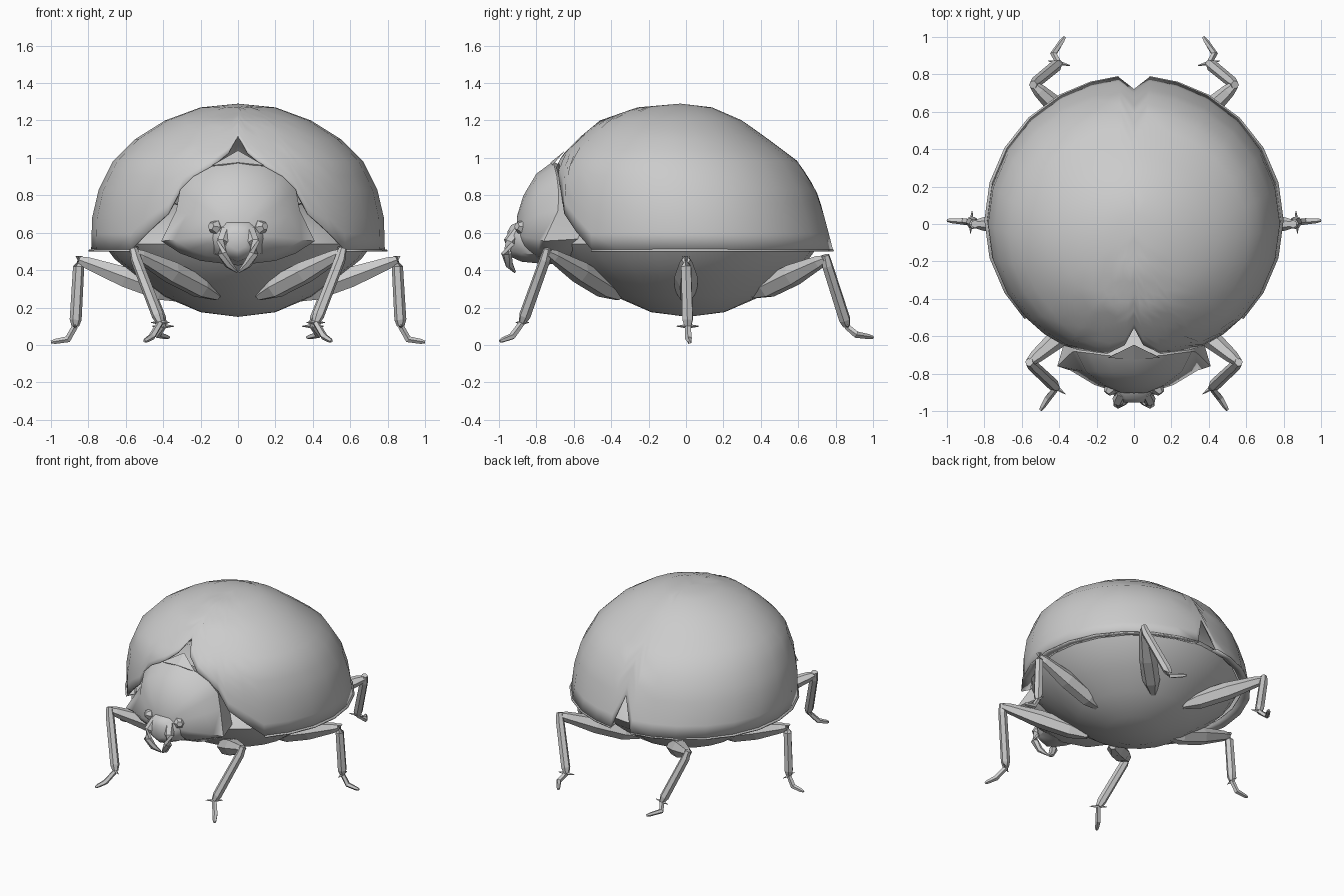
import bpy, bmesh, math
from mathutils import Vector

if "Cube" in bpy.data.objects:
    bpy.data.objects.remove(bpy.data.objects["Cube"])


def build(name, verts, faces, smooth=None, mirror=False, thick=0):
    me = bpy.data.meshes.new(name)
    me.from_pydata([tuple(v) for v in verts], [], faces)
    bm = bmesh.new()
    bm.from_mesh(me)
    bmesh.ops.remove_doubles(bm, verts=bm.verts, dist=0.0005)
    bmesh.ops.recalc_face_normals(bm, faces=bm.faces)
    bm.to_mesh(me)
    bm.free()
    ob = bpy.data.objects.new(name, me)
    bpy.context.collection.objects.link(ob)
    if smooth:
        bpy.ops.object.select_all(action='DESELECT')
        ob.select_set(True)
        bpy.context.view_layer.objects.active = ob
        bpy.ops.object.shade_smooth_by_angle(angle=math.radians(smooth))
    if thick:
        m = ob.modifiers.new("Thickness", 'SOLIDIFY')
        m.thickness, m.offset = thick, -1
    if mirror:
        ob.modifiers.new("Mirror", 'MIRROR')
    return ob


def loft(rings, closed=True, caps=True):
    n = len(rings[0])
    verts = [v for r in rings for v in r]
    faces = []
    for i in range(len(rings) - 1):
        for j in range(n if closed else n - 1):
            k = (j + 1) % n
            faces.append((i * n + j, i * n + k, (i + 1) * n + k, (i + 1) * n + j))
    if caps:
        faces += [tuple(range(n)), tuple(range(len(verts) - n, len(verts)))]
    return verts, faces


def tube(name, path, radii, sides=6, smooth=None, flat=1.0):
    pts = [Vector(p) for p in path]
    rings = []
    for i, p in enumerate(pts):
        d = (pts[min(i + 1, len(pts) - 1)] - pts[max(i - 1, 0)]).normalized()
        side = d.cross(Vector((0, 0, 1)))
        if side.length < 0.05:
            side = Vector((0, 1, 0))
        side.normalize()
        up = side.cross(d)
        ring = []
        for k in range(sides):
            a = 2 * math.pi * k / sides
            ring.append(p + radii[i] * (math.cos(a) * side * flat + math.sin(a) * up))
        rings.append(ring)
    return build(name, *loft(rings), smooth=smooth, mirror=True)


def interp(table, x):
    for a, b in zip(table, table[1:]):
        if x <= b[0]:
            t = (x - a[0]) / (b[0] - a[0])
            return [p + (q - p) * t for p, q in zip(a, b)]
    return list(table[-1])


# Domed wing case: profile rows are (height, x radius, y radius, y shift)
ROWS = [(1.29, 0, 0, -.03), (1.27, .20, .20, -.06), (1.20, .39, .38, -.08),
        (1.10, .55, .51, -.07), (.98, .67, .65, -.05), (.83, .745, .715, -.02),
        (.68, .78, .745, 0), (.51, .785, .77, .02)]
UROWS = [(i,) + r for i, r in enumerate(ROWS)]
ZROWS = [(-r[0],) + r[1:] for r in ROWS]
# lower edge height by angle from the front (neck opening, rear notch)
EDGE = [(0, 1.12), (4.6, 1.03), (12, .95), (24, .84), (29, .70), (47, .51),
        (174, .51), (180, .75)]
half = [0, 4.6, 12, 18, 24, 29, 38, 47, 60, 75, 90, 105, 120, 135, 150, 163, 174]
angles = half + [180] + [360 - a for a in reversed(half[1:])]
rings = []
LEVELS = 14
for k in range(LEVELS + 1):
    ring = []
    for deg in angles:
        zf = interp(EDGE, min(deg, 360 - deg))[1]
        uf = next(i + (ROWS[i][0] - zf) / (ROWS[i][0] - ROWS[i + 1][0])
                  for i in range(7) if ROWS[i + 1][0] <= zf + 1e-6)
        _, z, rx, ry, s = interp(UROWS, uf * k / LEVELS)
        a = math.radians(deg)
        ring.append((rx * math.sin(a), s - ry * math.cos(a), z))
    rings.append(ring)
build("wing_case", *loft(rings, caps=False), smooth=45, thick=.012)

# Thin flange along the lower sides of the wing case
arc = [math.radians(a) for a in (47, 60, 75, 90, 105, 120, 135, 150, 163, 174)]
strip = [[(rx * math.sin(a), .02 - ry * math.cos(a), z) for a in arc]
         for rx, ry, z in ((.73, .72, .525), (.80, .775, .508))]
build("wing_case_rim", *loft(strip, closed=False, caps=False), smooth=30,
      mirror=True, thick=.01)

# Belly bowl
prof = [(0, .15), (.2, .175), (.4, .26), (.55, .37), (.66, .46), (.72, .54),
        (.66, .62), (.4, .75), (0, .8)]
rings = [[(r * math.sin(2 * math.pi * i / 24), .01 - .98 * r * math.cos(2 * math.pi * i / 24), z)
          for i in range(24)] for r, z in prof]
build("belly", *loft(rings, caps=False), smooth=45)

# Neck shield: front outline scaled down towards the head
out = [(0, .98), (.14, .955), (.24, .90), (.31, .83), (.33, .72), (.41, .555),
       (.31, .49), (.2, .45), (0, .425)]
outline = out + [(-x, z) for x, z in reversed(out[1:-1])]
rings = [[(x * .85, -.55, .62 + (z - .62) * .8) for x, z in outline]]
ring = []
for x, z in outline:
    _, rx, ry, s = interp(ZROWS, -z)
    y = s - ry * math.sqrt(max(0, 1 - (x / rx) ** 2)) - .012
    ring.append((x, min(y, -.76) if abs(x) > .4 else y, z))
rings.append(ring)
for sc, y in ((.83, -.80), (.52, -.87), (.22, -.905)):
    rings.append([(x * sc, y + .05 * abs(x) * sc, .6 + (z - .6) * sc) for x, z in outline])
build("neck_shield", *loft(rings), smooth=50)

# Small triangle plate between the wing cases
build("back_plate", [(-.14, -.715, .96), (.14, -.715, .96), (0, -.725, .975),
                     (0, -.645, 1.04)],
      [(0, 2, 3), (2, 1, 3), (0, 3, 1), (0, 1, 2)])

# Head, eyes and jaws
rings = [[(w * x, y, .555 + h * z) for x, z in
          ((1, .3), (.5, 1), (-.5, 1), (-1, .3), (-.8, -.6), (0, -1), (.8, -.6))]
         for w, h, y in ((.17, .12, -.78), (.14, .11, -.88), (.09, .085, -.935), (.05, .05, -.955))]
build("head", *loft(rings), smooth=50)
tube("eyes", [(.10, -.85, .62), (.125, -.88, .63), (.145, -.905, .635)],
     (.034, .04, .02), sides=6)
tube("jaws", [(.06, -.90, .61), (.085, -.945, .55), (.085, -.96, .49),
              (.05, -.945, .43), (.005, -.915, .39)],
     (.035, .032, .028, .022, .006), sides=6, smooth=40)

# Legs: hip, knee, ankle, and foot bend and toe tip
legs = {
    "front_leg": ((.11, -.36, .26), (.56, -.74, .495), (.415, -.875, .12),
                  (.46, -.93, .045), (.50, -.995, .02)),
    "middle_leg": ((.30, 0, .25), (.85, 0, .455), (.87, .01, .10),
                   (.91, .015, .03), (1.0, .02, .015)),
    "rear_leg": ((.13, .36, .27), (.54, .745, .46), (.40, .86, .10),
                 (.43, .91, .055), (.37, 1.0, .04)),
}
for name, pts in legs.items():
    hip, knee, ankle, bend, toe = map(Vector, pts)
    tube(name + "_thigh", [hip, hip.lerp(knee, .2), hip.lerp(knee, .55), hip.lerp(knee, .92), knee],
         (.025, .06, .062, .036, .022), sides=6)
    tube(name + "_shin", [knee + Vector((0, 0, .02)), knee.lerp(ankle, .1), knee.lerp(ankle, .9), ankle],
         (.022, .03, .032, .02), sides=6)
    tube(name + "_foot", [ankle, bend, bend.lerp(toe, .75), toe],
         (.017, .019, .014, .008), sides=5)
    # ankle spurs
    spur = (toe - ankle).cross(Vector((0, 0, 1))).normalized() * .06
    for i, s in enumerate((spur, -spur)):
        tube(f"{name}_spur_{i + 1}", [ankle, ankle + s], (.013, .002), sides=4)
